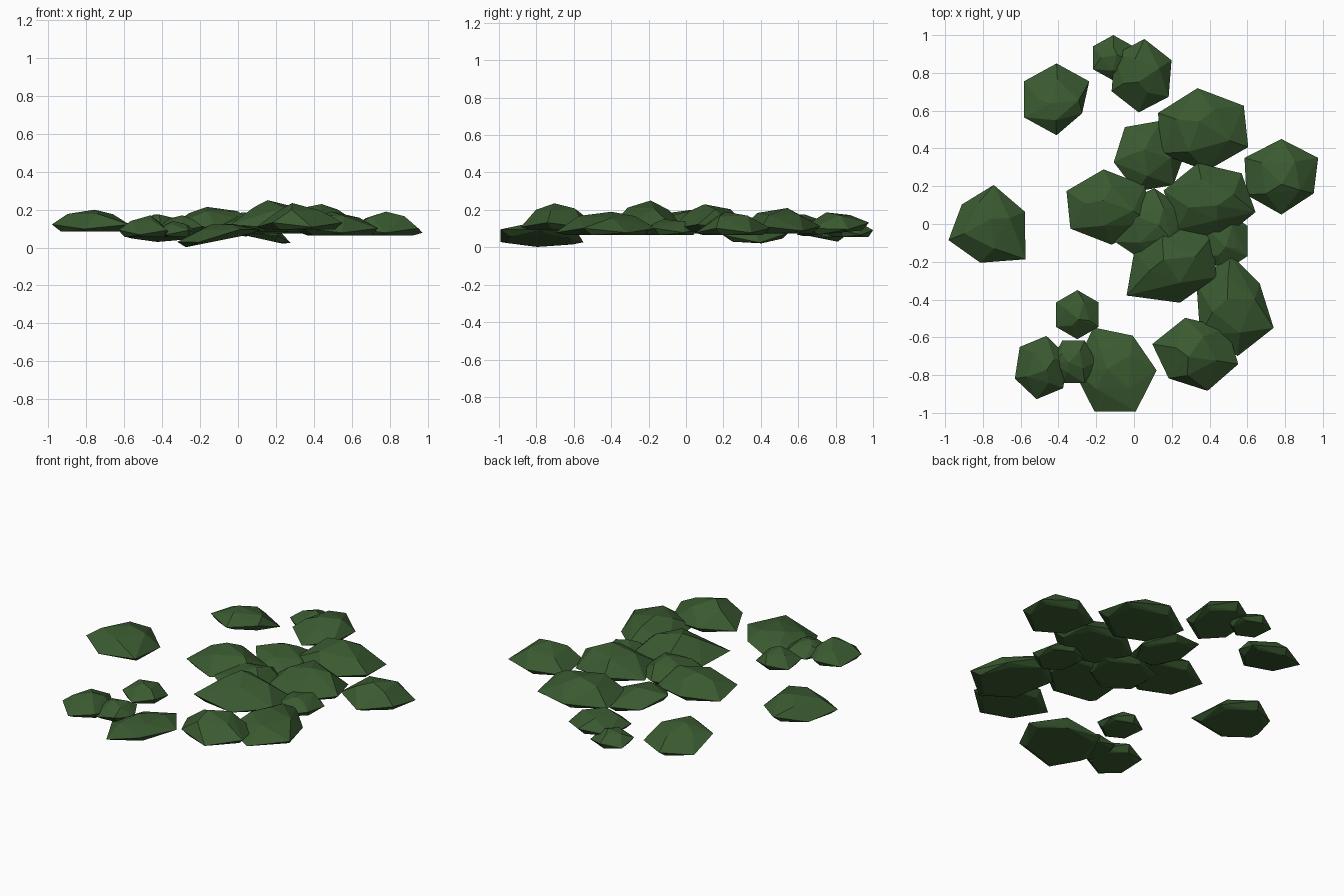
import bpy, bmesh, math, random

random.seed(4)

leaf_green = bpy.data.materials.new("leaf green")
leaf_green.diffuse_color = (0.042, 0.102, 0.030, 1)


def clump(name, x, y, rx, ry, phase, rim, peak, slope_x=0, slope_y=0, corners={}):
    """Flattened faceted dome: six-cornered rim, flat base, off-centre crown.
    corners pushes single rim corners in or out."""
    bm = bmesh.new()

    def add(angle, k, z):
        dx, dy = k * rx * math.cos(angle), k * ry * math.sin(angle)
        bm.verts.new((x + dx, y + dy, z + slope_x * dx + slope_y * dy))

    height = peak - rim
    start = math.radians(phase)
    for i in range(6):
        a = start + i * math.pi / 3
        k = corners.get(i, 1.0)
        add(a, k, rim + (0.012 if i % 2 else -0.012))          # rim
        add(a + 0.1, 0.8 * k, rim - 0.025)                     # base
    turn = random.uniform(0, math.tau)
    for i in range(4):                                         # shoulder
        add(turn + i * math.tau / 4, random.uniform(0.48, 0.6),
            rim + height * random.uniform(0.65, 0.8))
    add(turn + 0.7, 0.2, peak)                                 # crown
    bmesh.ops.convex_hull(bm, input=bm.verts[:])
    bmesh.ops.delete(bm, geom=[v for v in bm.verts if not v.link_faces], context='VERTS')
    bmesh.ops.recalc_face_normals(bm, faces=bm.faces[:])
    mesh = bpy.data.meshes.new(name)
    bm.to_mesh(mesh)
    bm.free()
    mesh.materials.append(leaf_green)
    bpy.context.collection.objects.link(bpy.data.objects.new(name, mesh))


# x, y, half width, half depth, rim turn, rim height, peak height, slopes, corners
centre = [
    (0.08, 0.36, 0.20, 0.20, 10, 0.08, 0.16, -0.22, 0, {3: 0.95}),
    (-0.14, 0.09, 0.24, 0.20, 35, 0.115, 0.215, 0, 0, {5: 1.1}),
    (0.40, 0.12, 0.24, 0.21, 45, 0.11, 0.23, 0, 0, {5: 1.05, 2: 1.05}),
    (0.48, -0.09, 0.14, 0.16, 30, 0.09, 0.15),
    (0.09, -0.01, 0.21, 0.20, 25, 0.10, 0.19),
    (0.20, -0.21, 0.25, 0.21, 40, 0.11, 0.25, 0, 0, {0: 1.15, 2: 0.85, 3: 1.25}),
]
back = [
    (-0.11, 0.88, 0.125, 0.12, 30, 0.08, 0.14),
    (0.04, 0.785, 0.175, 0.195, 25, 0.10, 0.19, 0, 0.1),
    (0.36, 0.50, 0.27, 0.22, 35, 0.10, 0.21, 0, 0, {2: 0.95}),
]
front = [
    (0.53, -0.43, 0.22, 0.27, 35, 0.09, 0.19, 0, 0, {0: 0.75, 5: 1.05}),
    (0.33, -0.69, 0.23, 0.20, 45, 0.12, 0.235, 0, 0, {2: 1.05, 3: 0.9}),
    (-0.10, -0.775, 0.22, 0.25, 0, 0.062, 0.13, 0.2, 0, {1: 0.85, 2: 1.05}),
    (-0.30, -0.48, 0.13, 0.13, 30, 0.10, 0.17),
    (-0.32, -0.73, 0.12, 0.13, 0, 0.08, 0.14),
    (-0.49, -0.76, 0.15, 0.17, 20, 0.08, 0.17),
]
outlying = [
    (-0.78, -0.01, 0.215, 0.22, 20, 0.11, 0.20, 0, 0, {2: 0.8, 4: 0.9, 5: 1.25}),
    (-0.41, 0.66, 0.20, 0.19, 30, 0.085, 0.17, 0, -0.2, {5: 0.78}),
    (0.78, 0.25, 0.225, 0.20, 30, 0.09, 0.19, 0, 0, {5: 0.88, 3: 0.95}),
]
for label, group in (("centre", centre), ("back", back),
                     ("front", front), ("outlying", outlying)):
    for n, row in enumerate(group, 1):
        clump(f"{label}_leaf_clump_{n}", *row)
